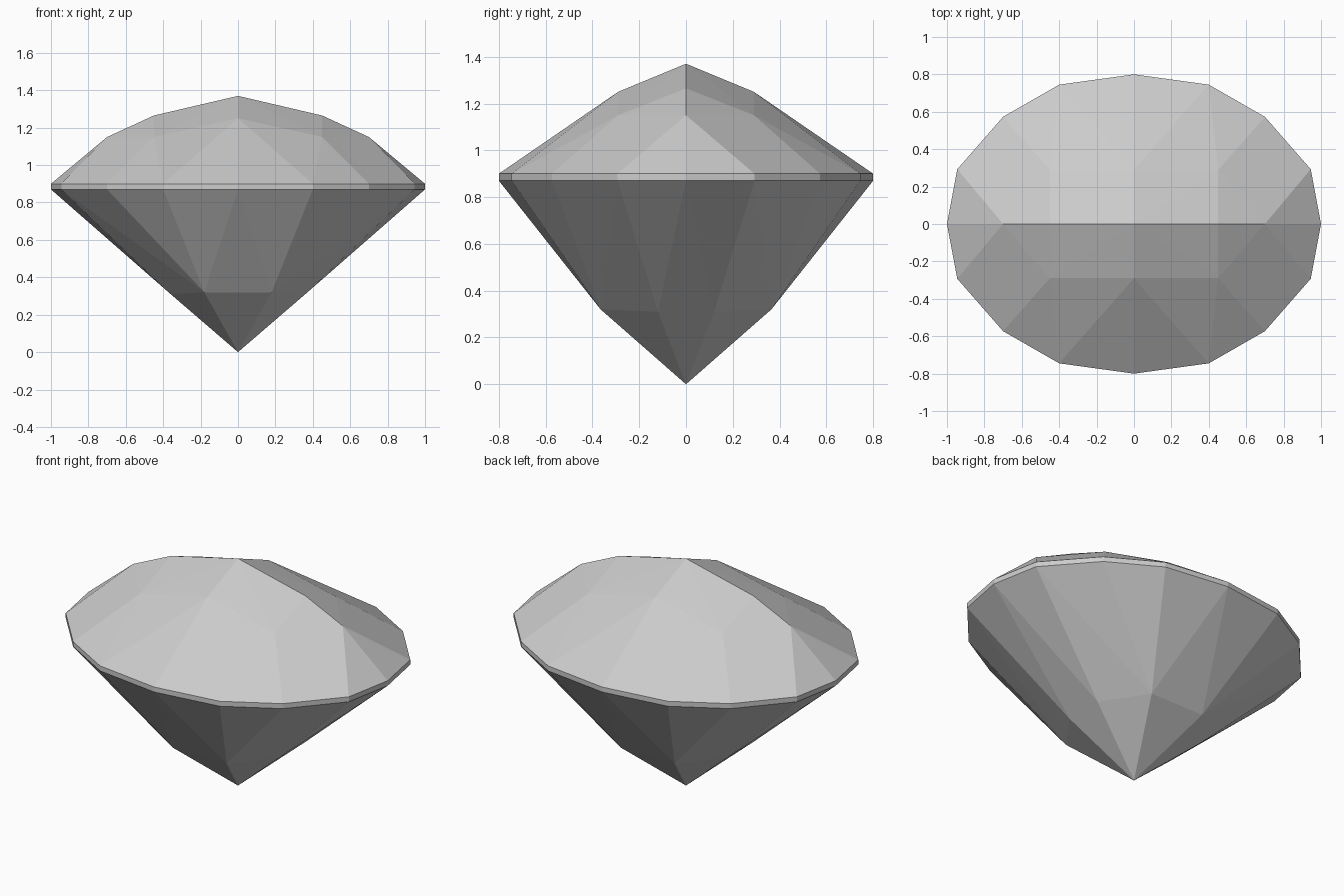
import bpy
import bmesh

cube = bpy.data.objects.get("Cube")
if cube:
    bpy.data.objects.remove(cube, do_unlink=True)

# Gem material
grey = bpy.data.materials.new("pale grey")
grey.use_nodes = True
colour = (0.6, 0.6, 0.6, 1)
grey.diffuse_color = colour
grey.node_tree.nodes["Principled BSDF"].inputs["Base Color"].default_value = colour

# Corners of one quarter of the stone, mirrored across x and y
girdle_outline = [(1, 0), (0.945, 0.293), (0.7, 0.573), (0.4, 0.745), (0, 0.8)]
crown = [(0, 0, 1.37), (0.45, 0, 1.265), (0.7, 0, 1.15), (0, 0.29, 1.25), (0.45, 0.29, 1.15)]
girdle = [(x, y, z) for x, y in girdle_outline for z in (0.87, 0.9)]
pavilion = [(0.36, 0.12, 0.31), (0.18, 0.365, 0.32), (0, 0, 0)]

corners = {(sx * x, sy * y, z)
           for x, y, z in crown + girdle + pavilion
           for sx in (-1, 1) for sy in (-1, 1)}

# Wrap the corners in flat facets
bm = bmesh.new()
for corner in sorted(corners):
    bm.verts.new(corner)
bmesh.ops.convex_hull(bm, input=bm.verts[:])
bmesh.ops.recalc_face_normals(bm, faces=bm.faces[:])

# Join the triangles that share a plane
bmesh.ops.dissolve_limit(bm, angle_limit=0.01, verts=bm.verts[:], edges=bm.edges[:])

mesh = bpy.data.meshes.new("cut_gemstone")
bm.to_mesh(mesh)
bm.free()
mesh.materials.append(grey)
gem = bpy.data.objects.new("cut_gemstone", mesh)
bpy.context.collection.objects.link(gem)
